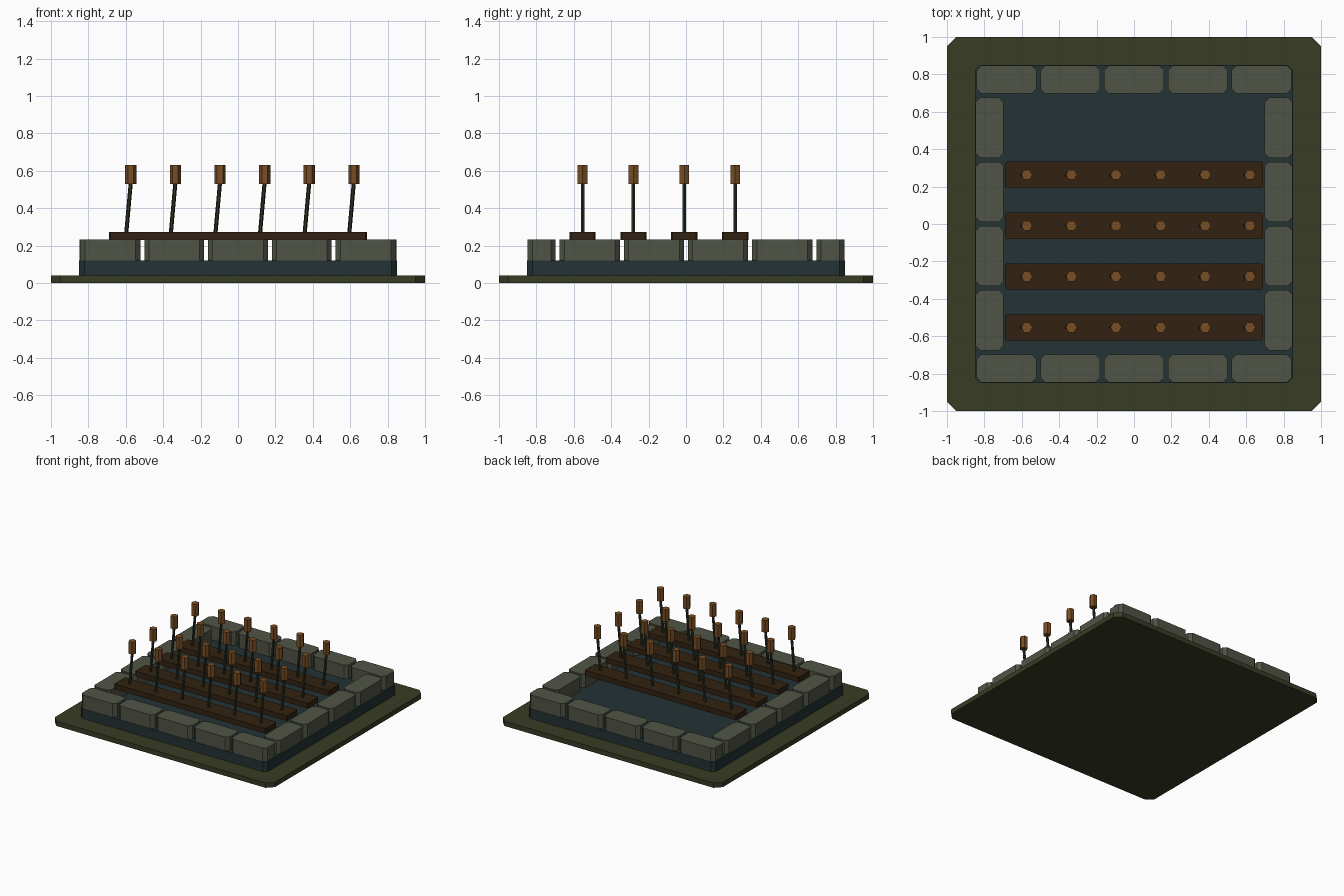
import bpy, bmesh, math
from mathutils import Vector

if "Cube" in bpy.data.objects:
    bpy.data.objects.remove(bpy.data.objects["Cube"])


def material(name, rgb):
    m = bpy.data.materials.new(name)
    lin = [(c / 255 / 12.92) if c < 10 else ((c / 255 + 0.055) / 1.055) ** 2.4 for c in rgb]
    m.diffuse_color = (*lin, 1)
    m.use_nodes = True
    m.node_tree.nodes["Principled BSDF"].inputs["Base Color"].default_value = m.diffuse_color
    return m


GRASS = material("olive ground", (56, 60, 36))
STONE = material("grey stone", (80, 84, 70))
WATER = material("dark teal water", (36, 50, 52))
WOOD = material("dark soil brown", (50, 34, 17))
HEAD = material("reed head brown", (122, 78, 36))
STEM = material("stem green", (44, 52, 34))


def finish(bm, name, mat):
    bmesh.ops.recalc_face_normals(bm, faces=bm.faces)
    me = bpy.data.meshes.new(name)
    bm.to_mesh(me)
    bm.free()
    me.materials.append(mat)
    ob = bpy.data.objects.new(name, me)
    bpy.context.collection.objects.link(ob)
    return ob


# Block with clipped vertical corners
def slab(name, cx, cy, w, d, z0, z1, c, mat):
    x, y = w / 2, d / 2
    outline = [(-x + c, -y), (x - c, -y), (x, -y + c), (x, y - c),
               (x - c, y), (-x + c, y), (-x, y - c), (-x, -y + c)]
    bm = bmesh.new()
    face = bm.faces.new([bm.verts.new((cx + px, cy + py, z0)) for px, py in outline])
    ext = bmesh.ops.extrude_face_region(bm, geom=[face], use_keep_orig=True)
    top = [v for v in ext["geom"] if isinstance(v, bmesh.types.BMVert)]
    bmesh.ops.translate(bm, verts=top, vec=(0, 0, z1 - z0))
    return finish(bm, name, mat)


# Straight prism between two points, with horizontal ends
def rod(name, p0, p1, r, sides, mat):
    bm = bmesh.new()
    rings = []
    for p in (Vector(p0), Vector(p1)):
        rings.append([bm.verts.new(p + Vector((r * math.cos(a), r * math.sin(a), 0)))
                      for a in (2 * math.pi * i / sides for i in range(sides))])
    for i in range(sides):
        j = (i + 1) % sides
        bm.faces.new((rings[0][i], rings[0][j], rings[1][j], rings[1][i]))
    bm.faces.new(rings[0][::-1])
    bm.faces.new(rings[1])
    return finish(bm, name, mat)


# Ground plate and pool
slab("ground_plate", 0, 0, 2, 2, 0, 0.04, 0.05, GRASS)
slab("water_bed", 0, 0, 1.7, 1.7, 0.03, 0.12, 0.028, WATER)

# Stone border: five at front and back, four on each side
for s in (-1, 1):
    for i in range(5):
        slab("border_stone", (i - 2) * 0.341, s * 0.772, 0.32, 0.15, 0.119, 0.232, 0.025, STONE)
    for i in range(4):
        slab("side_stone", s * 0.772, (i - 1.5) * 0.343, 0.15, 0.322, 0.119, 0.232, 0.025, STONE)

# Planting boards with leaning reeds
for row in range(4):
    y = 0.263 - row * 0.272
    slab("planting_board", 0, y, 1.38, 0.14, 0.23, 0.272, 0.008, WOOD)
    for k in range(6):
        x = -0.573 + k * 0.2385
        rod("reed_stem", (x - 0.026, y, 0.25), (x, y, 0.54), 0.011, 6, STEM)
        rod("reed_head", (x, y, 0.53), (x, y, 0.63), 0.03, 6, HEAD)
